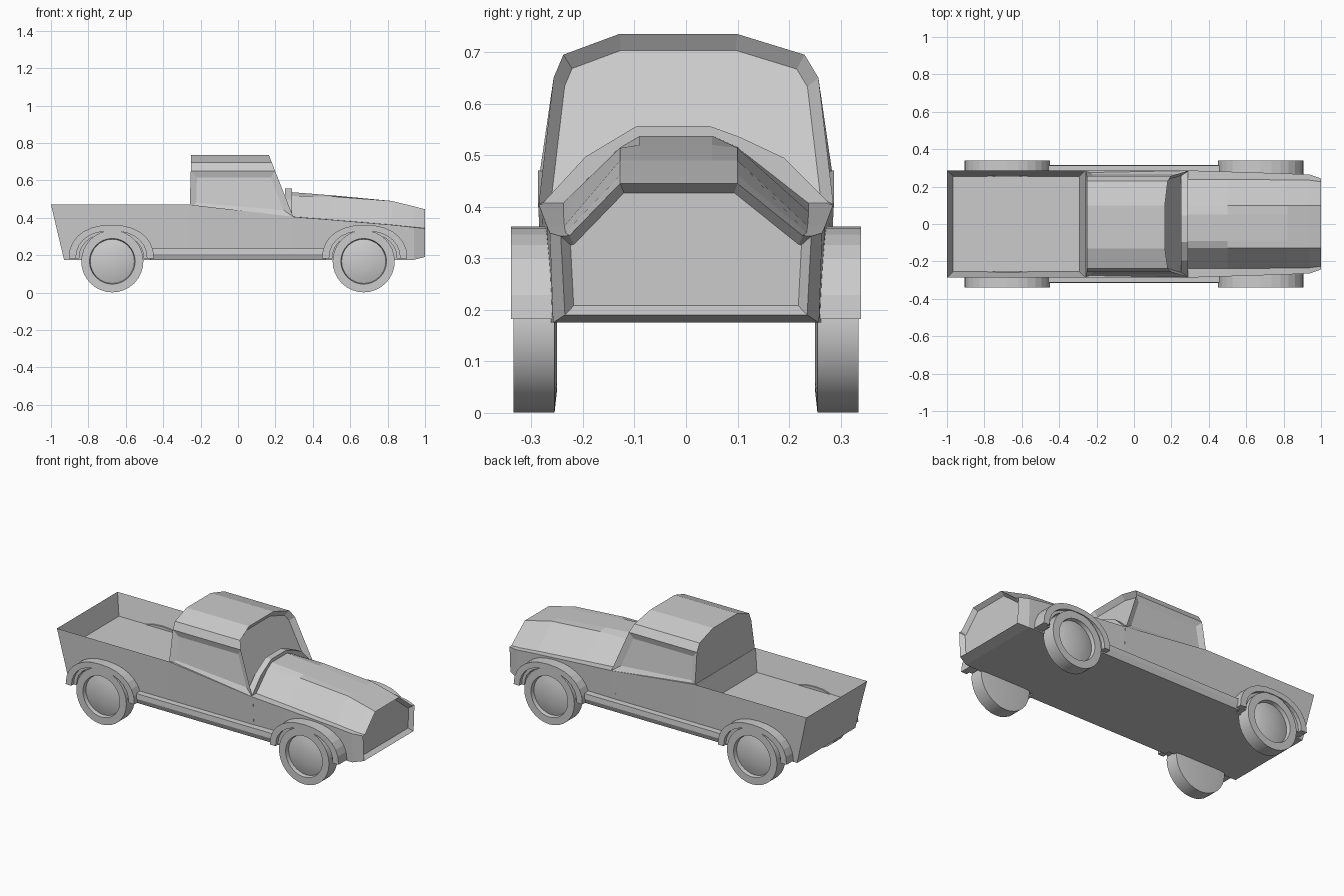
import bpy, bmesh
from math import sin, cos, pi, radians

if "Cube" in bpy.data.objects:
    bpy.data.objects.remove(bpy.data.objects["Cube"])


def loft(rings):
    """Skin closed rings of points and cap both ends."""
    bm = bmesh.new()
    vr = [[bm.verts.new(p) for p in r] for r in rings]
    n = len(vr[0])
    for a, b in zip(vr, vr[1:]):
        for i in range(n):
            j = (i + 1) % n
            bm.faces.new((a[i], a[j], b[j], b[i]))
    bm.faces.new(vr[0])
    bm.faces.new(vr[-1])
    bmesh.ops.recalc_face_normals(bm, faces=bm.faces)
    bm.normal_update()
    return bm


def recess(bm, test, width, depth):
    """Inset and sink the faces picked by the test."""
    faces = [f for f in bm.faces if test(f)]
    bmesh.ops.inset_individual(bm, faces=faces, thickness=width, depth=-depth,
                               use_even_offset=True)


def finish(bm, name, mirror=None, smooth=False):
    me = bpy.data.meshes.new(name)
    bm.to_mesh(me)
    bm.free()
    ob = bpy.data.objects.new(name, me)
    bpy.context.collection.objects.link(ob)
    if mirror:
        mod = ob.modifiers.new("mirror", 'MIRROR')
        mod.use_axis = mirror
    if smooth:
        for p in me.polygons:
            p.use_smooth = True
        me.set_sharp_from_angle(angle=radians(30))
    return ob


# Tub with the open cargo bed sunk into its top
def tub_ring(xt, xb, zt):
    return [(xb, -.275, .175), (xt, -.287, zt), (xt, .287, zt), (xb, .275, .175)]

bm = loft([tub_ring(-1, -.93, .47), tub_ring(-.26, -.26, .47), tub_ring(.3, .3, .405)])
recess(bm, lambda f: f.normal.z > .999 and f.calc_center_median().x < -.3, .032, .125)
finish(bm, "cargo_bed_body")


# Nose: lower body, shoulder and faceted hood, with a sunken grille
def nose_ring(x, yb, zb, ys, zs, ye, zt, drop):
    return [(x, -yb, zb), (x, -ys, zs), (x, -ye, zs + .001),
            (x, -.128, zt - drop), (x, -.09, zt), (x, .05, zt), (x, .1, zt - drop),
            (x, ye, zs + .001), (x, ys, zs), (x, yb, zb)]

bm = loft([nose_ring(.27, .275, .175, .287, .407, .238, .538, .022),
           nose_ring(.5, .27, .175, .28, .389, .238, .52, .006),
           nose_ring(.82, .262, .175, .27, .362, .236, .49, 0),
           nose_ring(.94, .258, .175, .264, .349, .234, .461, 0),
           nose_ring(1, .235, .19, .243, .343, .226, .445, 0)])
recess(bm, lambda f: f.normal.x > .95 and len(f.verts) > 4, .018, .025)
finish(bm, "nose_and_hood")


# Cab with raked screen and sunken side windows
CAB = [(.286, .47), (.257, .65), (.235, .695)]

def cab_ring(front):
    low = .405 if front else .45
    pts = [(-.286, low), (-.257, .65), (-.238, .695), (-.13, .735),
           (.1, .735), (.23, .695), (.257, .65), (.286, low)]
    return [((.165 + (.735 - z) * .394) if front else -.25 - (.735 - z) * .03, y, z)
            for y, z in pts]

bm = loft([cab_ring(False), cab_ring(True)])
recess(bm, lambda f: abs(f.normal.y) > .95, .034, .014)
recess(bm, lambda f: f.normal.x > .7 and len(f.verts) > 4, .022, .03)
finish(bm, "cab")

# Cowl ridge between hood and screen
cowl = [(-.28, .405), (-.195, .497), (-.095, .557), (.045, .557),
        (.105, .535), (.19, .495), (.28, .405)]
finish(loft([[(x, y, z) for y, z in cowl] for x in (.25, .288)]), "cowl")

# Running boards along the sills
sill = [(.26, .175), (.303, .175), (.315, .205), (.312, .235), (.26, .237)]
finish(loft([[(x, y, z) for y, z in sill] for x in (-.47, .47)]),
       "running_board", (False, True, False))


# Wheel arches: wide outer flare and a thinner inner lip
def arch(name, outer, inner, y):
    n, cx, cz, rings = 14, .677, .182, []
    for i in range(n + 1):
        a = pi * i / n
        c = abs(cos(a)) ** .9 * (1 if cos(a) > 0 else -1)
        s = abs(sin(a)) ** .9
        o = (cx + outer[0] * c, cz + outer[1] * s)
        k = (cx + inner[0] * c, cz + inner[1] * s)
        rings.append([(o[0], -.25, o[1]), (o[0], -y, o[1]),
                      (k[0], -y, k[1]), (k[0], -.25, k[1])])
    finish(loft(rings), name, (True, True, False))

arch("fender_flare", (.228, .18), (.19, .148), .34)
arch("fender_lip", (.192, .15), (.172, .135), .318)

# Wheels: tyre with a sunken, domed hub
profile = [(.12, .25), (.166, .255), (.166, .335), (.122, .335), (.118, .312),
           (.085, .322), (.045, .328), (.01, .33)]
bm = loft([[(.672 + r * cos(2 * pi * i / 32), -y, .167 + r * sin(2 * pi * i / 32))
            for i in range(32)] for r, y in profile])
finish(bm, "wheels", (True, True, False), smooth=True)
